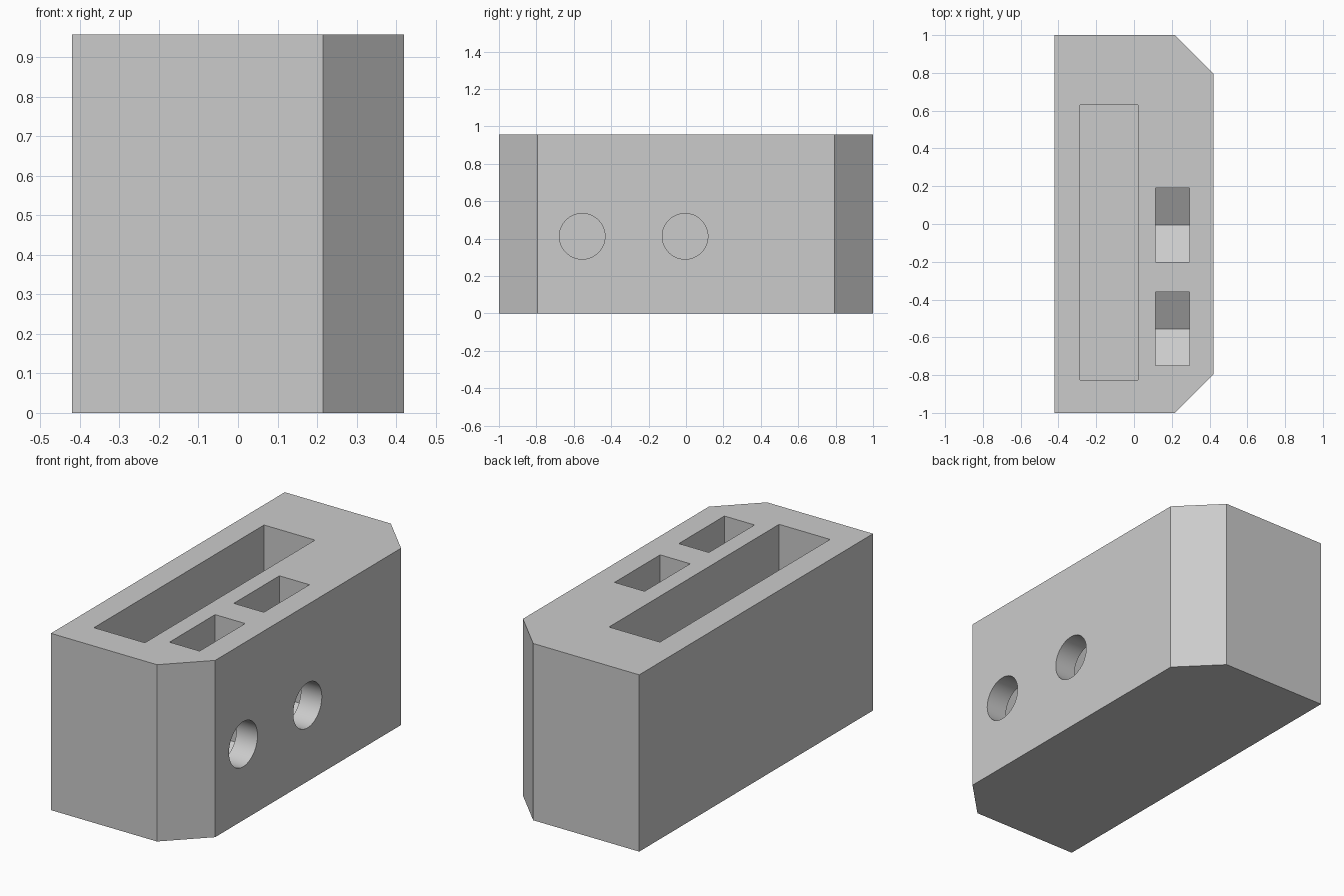
import bpy
import bmesh
from math import radians, sqrt
from mathutils import Matrix, Vector

cube = bpy.data.objects.get("Cube")
if cube:
    bpy.data.objects.remove(cube, do_unlink=True)

HEIGHT = 0.957
HALF_WIDTH = 0.42
CHAMFER = 0.205
HOLE_Z = 0.412
HOLE_RADIUS = 0.122
NUT_HALF = 0.195

grey = bpy.data.materials.new("plain grey")
grey.use_nodes = True
grey.diffuse_color = (0.6, 0.6, 0.6, 1)
grey.node_tree.nodes["Principled BSDF"].inputs["Base Color"].default_value = (0.6, 0.6, 0.6, 1)


def make_object(name, bm):
    bmesh.ops.recalc_face_normals(bm, faces=bm.faces)
    mesh = bpy.data.meshes.new(name)
    bm.to_mesh(mesh)
    bm.free()
    mesh.materials.append(grey)
    obj = bpy.data.objects.new(name, mesh)
    bpy.context.collection.objects.link(obj)
    return obj


def prism(name, points, direction):
    """Extrude a flat outline along a direction."""
    bm = bmesh.new()
    face = bm.faces.new([bm.verts.new(p) for p in points])
    made = bmesh.ops.extrude_face_region(bm, geom=[face], use_keep_orig=True)
    top = [v for v in made["geom"] if isinstance(v, bmesh.types.BMVert)]
    bmesh.ops.translate(bm, verts=top, vec=Vector(direction))
    return make_object(name, bm)


def cut(target, cutter):
    """Subtract the cutter, then discard it."""
    mod = target.modifiers.new("cut", "BOOLEAN")
    mod.operation = "DIFFERENCE"
    mod.solver = "EXACT"
    mod.object = cutter
    bpy.context.view_layer.objects.active = target
    bpy.ops.object.modifier_apply(modifier=mod.name)
    bpy.data.objects.remove(cutter, do_unlink=True)


# Block with two chamfered vertical corners
w, c = HALF_WIDTH, CHAMFER
outline = [(-w, -1), (w - c, -1), (w, c - 1), (w, 1 - c), (w - c, 1), (-w, 1)]
block = prism("block", [(x, y, 0) for x, y in outline], (0, 0, HEIGHT))

# Long slot, open at the top
slot = [(-0.285, -0.825), (0.02, -0.825), (0.02, 0.63), (-0.285, 0.63)]
cut(block, prism("slot_cutter", [(x, y, 0.14) for x, y in slot], (0, 0, 1)))

for y in (-0.555, -0.005):
    # Nut pocket with a pointed floor, like the lower half of a hexagon
    side = NUT_HALF / sqrt(3)
    pocket = [(y - NUT_HALF, 1.1), (y - NUT_HALF, HOLE_Z - side), (y, HOLE_Z - 2 * side),
              (y + NUT_HALF, HOLE_Z - side), (y + NUT_HALF, 1.1)]
    cut(block, prism("pocket_cutter", [(0.115, a, b) for a, b in pocket], (0.18, 0, 0)))

    # Round screw hole from the side face through to the slot
    bm = bmesh.new()
    place = Matrix.Translation((0.2, y, HOLE_Z)) @ Matrix.Rotation(radians(90), 4, "Y")
    bmesh.ops.create_cone(bm, cap_ends=True, segments=64, radius1=HOLE_RADIUS,
                          radius2=HOLE_RADIUS, depth=0.6, matrix=place)
    cut(block, make_object("hole_cutter", bm))

bpy.ops.object.select_all(action="DESELECT")
block.select_set(True)
bpy.context.view_layer.objects.active = block
bpy.ops.object.shade_smooth_by_angle(angle=radians(25))
